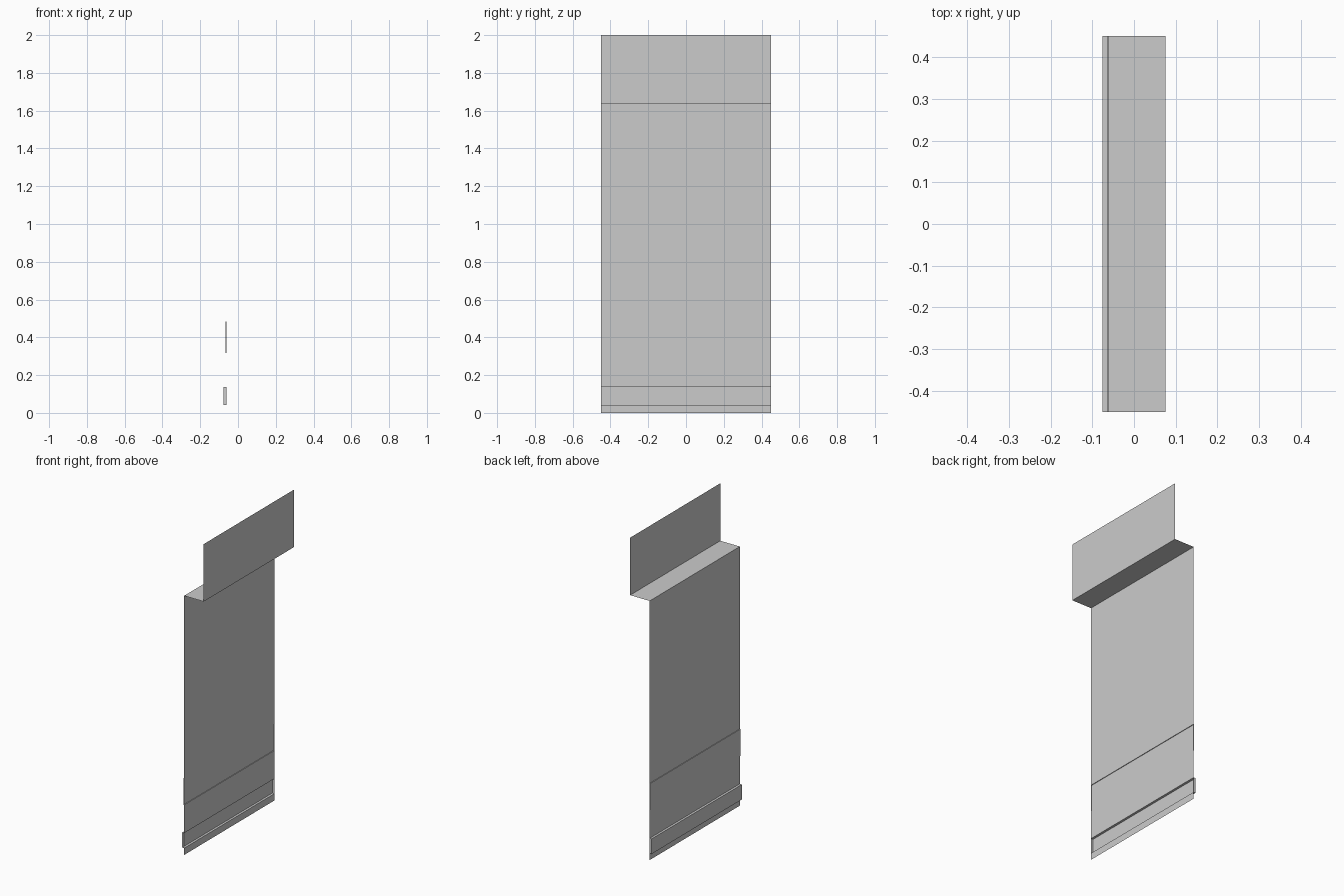
import bpy, bmesh

if "Cube" in bpy.data.objects:
    bpy.data.objects.remove(bpy.data.objects["Cube"])

HALF = 0.45              # half length along y
FACE_X = -0.061          # lower front sheet
STEP_X = 0.0755          # upper sheet after the ledge


def recess(x, z0, z1):
    """Four profile points of a channel pushed back to x."""
    return [(FACE_X, z0), (x, z0), (x, z1), (FACE_X, z1)]


# side profile (x, z) from the floor upwards
profile = ([(FACE_X, 0.0)]
           + recess(-0.0755, 0.043, 0.138)    # deep toe channel
           + recess(-0.065, 0.316, 0.485)     # shallow channel
           + [(FACE_X, 1.637), (STEP_X, 1.637), (STEP_X, 2.0)])

bm = bmesh.new()
near = [bm.verts.new((x, -HALF, z)) for x, z in profile]
far = [bm.verts.new((x, HALF, z)) for x, z in profile]

# folded sheet
for i in range(len(profile) - 1):
    bm.faces.new((near[i], far[i], far[i + 1], near[i + 1]))

# closed ends of both channels
for s in (1, 5):
    bm.faces.new(near[s:s + 4])
    bm.faces.new(far[s:s + 4][::-1])

mesh = bpy.data.meshes.new("folded_panel")
bm.to_mesh(mesh)
bm.free()
obj = bpy.data.objects.new("folded_panel", mesh)
bpy.context.collection.objects.link(obj)
